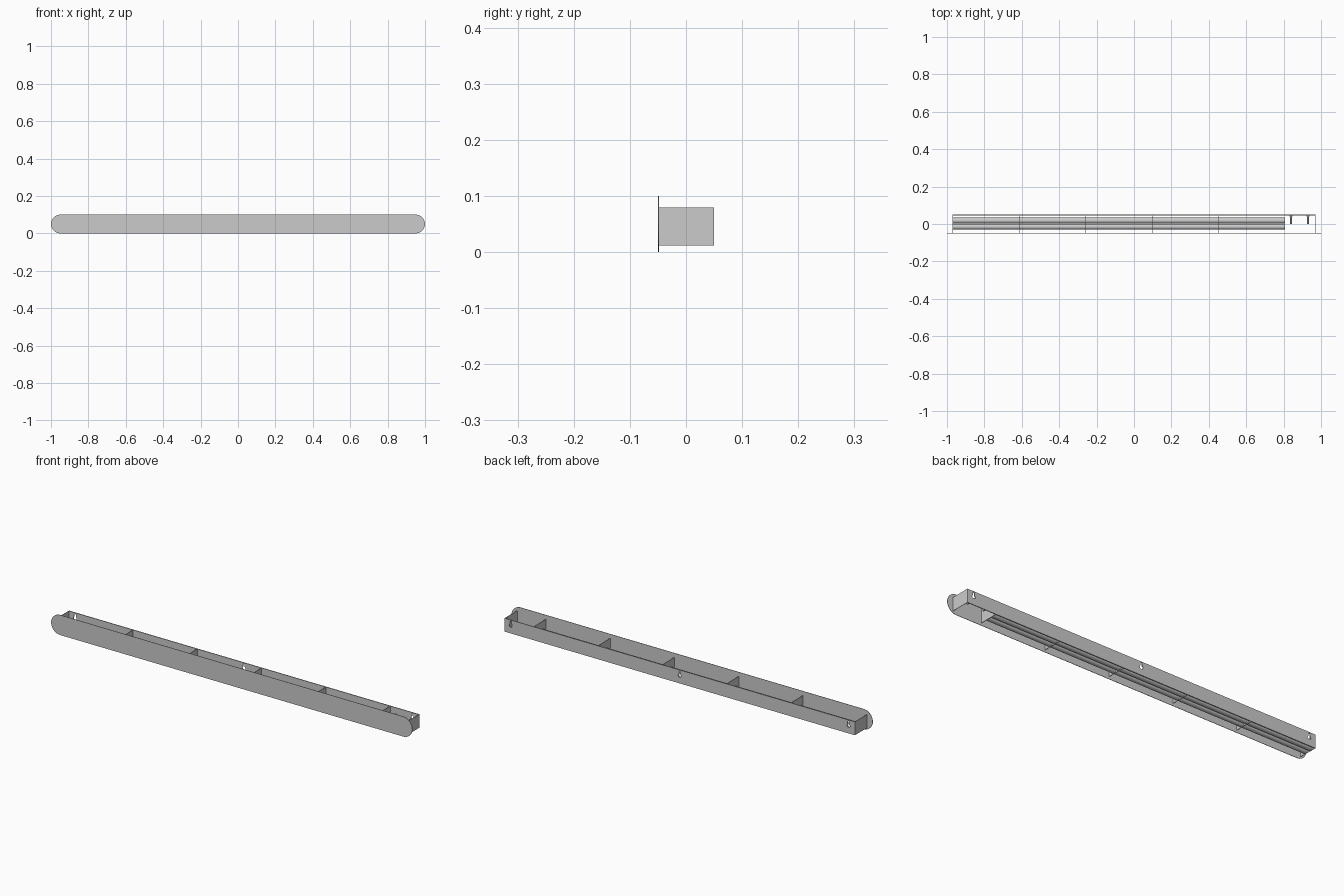
import bpy, bmesh, math
from mathutils import Matrix

if "Cube" in bpy.data.objects:
    bpy.data.objects.remove(bpy.data.objects["Cube"])

Z0, Z1 = 0.012, 0.079      # bottom and top of the housing
ZM = (Z0 + Z1) / 2


def box(name, x0, x1, y0, y1, z0, z1):
    me = bpy.data.meshes.new(name)
    bm = bmesh.new()
    m = Matrix.Translation(((x0 + x1) / 2, (y0 + y1) / 2, (z0 + z1) / 2))
    bmesh.ops.create_cube(bm, size=1, matrix=m @ Matrix.Diagonal((x1 - x0, y1 - y0, z1 - z0, 1)))
    bm.to_mesh(me)
    bm.free()
    ob = bpy.data.objects.new(name, me)
    bpy.context.collection.objects.link(ob)
    return ob


def extrude_outline(name, pts, y0, y1):
    """Prism from an outline in the xz plane."""
    me = bpy.data.meshes.new(name)
    bm = bmesh.new()
    face = bm.faces.new([bm.verts.new((x, y0, z)) for x, z in pts])
    new = bmesh.ops.extrude_face_region(bm, geom=[face])["geom"]
    bmesh.ops.translate(bm, vec=(0, y1 - y0, 0),
                        verts=[v for v in new if isinstance(v, bmesh.types.BMVert)])
    bmesh.ops.recalc_face_normals(bm, faces=bm.faces)
    bm.to_mesh(me)
    bm.free()
    ob = bpy.data.objects.new(name, me)
    bpy.context.collection.objects.link(ob)
    return ob


def arc(cx, cz, r, a0, a1, n):
    return [(cx + r * math.cos(math.radians(a0 + (a1 - a0) * i / n)),
             cz + r * math.sin(math.radians(a0 + (a1 - a0) * i / n))) for i in range(n + 1)]


def cylinder(name, r, length, loc, rot, sides=16):
    bpy.ops.mesh.primitive_cylinder_add(vertices=sides, radius=r, depth=length,
                                        location=loc, rotation=rot)
    ob = bpy.context.object
    ob.name = name
    bpy.ops.object.shade_smooth_by_angle()
    return ob


# front plate with fully rounded ends
extrude_outline("front_plate",
                arc(0.95, 0.05, 0.05, -90, 90, 20) + arc(-0.95, 0.05, 0.05, 90, 270, 20),
                -0.05, -0.048)

# back plate with three keyhole slots
back = box("back_plate", -0.97, 0.97, 0.046, 0.05, Z0, Z1)
for x in (-0.935, 0.0, 0.935):
    keyhole = (arc(x, 0.051, 0.009, 120, 420, 12) + arc(x, 0.070, 0.0045, 0, 180, 8))
    cutter = extrude_outline("keyhole_cutter", keyhole, 0.04, 0.056)
    cutter.hide_render = True
    cutter.hide_viewport = True
    mod = back.modifiers.new("keyhole", 'BOOLEAN')
    mod.operation = 'DIFFERENCE'
    mod.object = cutter

# end walls
for s in (-1, 1):
    a, b = sorted((s * 0.97, s * 0.968))
    box("end_wall", a, b, -0.048, 0.046, Z0, Z1)

# cross ribs
for i in range(1, 6):
    x = -0.97 + 0.356 * i
    box("cross_rib", x - 0.001, x + 0.001, -0.048, 0.046, Z0, Z1)

# two lamp tubes running through the ribs
for y in (-0.0145, 0.0185):
    cylinder("lamp_tube", 0.0155, 1.776, (-0.08, y, 0.0285), (0, math.pi / 2, 0))

# studs with collars in the wiring bay
for x in (0.84, 0.93):
    cylinder("wiring_stud", 0.005, 0.046, (x, 0.023, 0.042), (math.pi / 2, 0, 0), 12)
    cylinder("stud_collar", 0.008, 0.006, (x, 0.043, 0.042), (math.pi / 2, 0, 0), 12)
